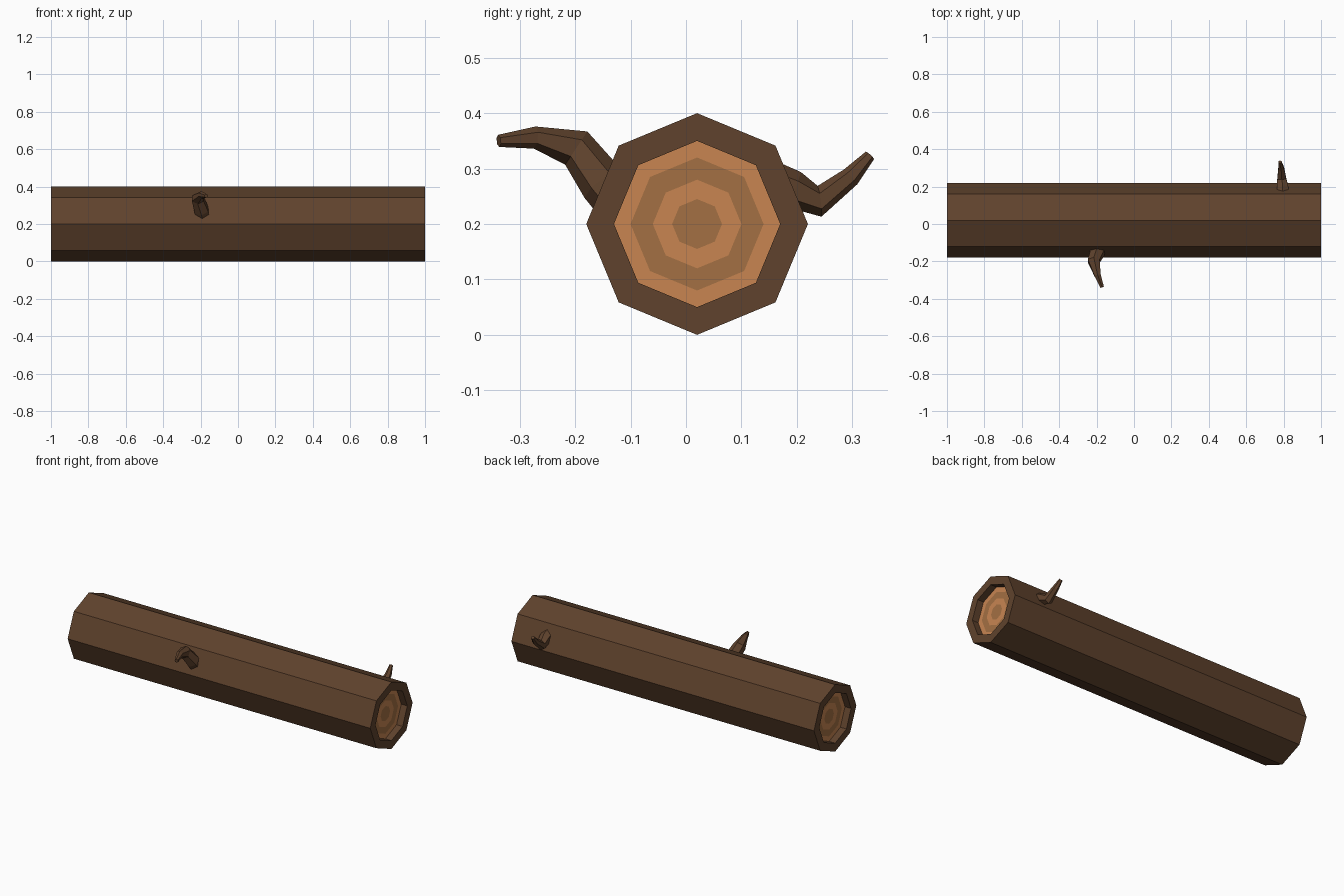
import bpy, bmesh, math
from mathutils import Vector

if "Cube" in bpy.data.objects:
    bpy.data.objects.remove(bpy.data.objects["Cube"])


def material(name, rgb):
    m = bpy.data.materials.new(name)
    m.diffuse_color = (*rgb, 1)
    m.use_nodes = True
    m.node_tree.nodes["Principled BSDF"].inputs["Base Color"].default_value = m.diffuse_color
    return m


BARK = material("bark", (0.115, 0.055, 0.026))
LIGHT = material("light_wood", (0.58, 0.235, 0.083))
DARK = material("dark_wood", (0.37, 0.162, 0.056))


def finish(bm, name, mats):
    bmesh.ops.recalc_face_normals(bm, faces=bm.faces)
    me = bpy.data.meshes.new(name)
    bm.to_mesh(me)
    bm.free()
    for m in mats:
        me.materials.append(m)
    ob = bpy.data.objects.new(name, me)
    bpy.context.collection.objects.link(ob)


def ring(bm, centre, u, v, r, n, phase=0.0):
    angles = [phase + 2 * math.pi * i / n for i in range(n)]
    return [bm.verts.new(centre + (u * math.cos(a) + v * math.sin(a)) * r) for a in angles]


def bridge(bm, a, b, mat=0):
    n = len(a)
    for i in range(n):
        j = (i + 1) % n
        bm.faces.new((a[i], a[j], b[j], b[i])).material_index = mat


# Eight-sided trunk: ring profile (x, radius, material of the band leading to it)
half = [(1.0, 0.20, 0), (1.0, 0.15, 0), (0.96, 0.15, 0),
        (0.96, 0.12, 1), (0.96, 0.08, 2), (0.96, 0.045, 1)]
profile = [(-x, r, m) for x, r, m in half][::-1] + half
bm = bmesh.new()
rings = [ring(bm, Vector((x, 0.02, 0.2)), Vector((0, 1, 0)), Vector((0, 0, 1)), r, 8)
         for x, r, m in profile]
for i in range(len(rings) - 1):
    # each band takes the material of its inner ring
    mat = profile[i][2] if i < len(half) - 1 else profile[i + 1][2]
    bridge(bm, rings[i], rings[i + 1], mat)
for end in (rings[0], rings[-1]):
    bm.faces.new(end).material_index = 2
finish(bm, "log_trunk", [BARK, LIGHT, DARK])


# Bent, tapering twig stubs swept along short paths
def twig(name, path, radii, n=6):
    pts = [Vector(p) for p in path]
    bm = bmesh.new()
    prev = None
    for i, p in enumerate(pts):
        t = Vector()
        if i > 0:
            t += (p - pts[i - 1]).normalized()
        if i < len(pts) - 1:
            t += (pts[i + 1] - p).normalized()
        t.normalize()
        u = Vector((1, 0, 0))
        u = (u - t * u.dot(t)).normalized()
        cur = ring(bm, p, u, t.cross(u), radii[i], n, math.pi / 6)
        if prev:
            bridge(bm, prev, cur)
        else:
            bm.faces.new(cur)
        prev = cur
    bm.faces.new(prev)
    finish(bm, name, [BARK])


twig("front_twig",
     [(-0.185, -0.11, 0.225), (-0.195, -0.15, 0.273), (-0.215, -0.198, 0.337),
      (-0.195, -0.273, 0.356), (-0.17, -0.338, 0.35)],
     [0.043, 0.042, 0.036, 0.020, 0.011])
twig("back_twig",
     [(0.795, 0.14, 0.28), (0.795, 0.195, 0.262), (0.79, 0.241, 0.241),
      (0.787, 0.297, 0.285), (0.78, 0.332, 0.324)],
     [0.040, 0.034, 0.028, 0.018, 0.010])
